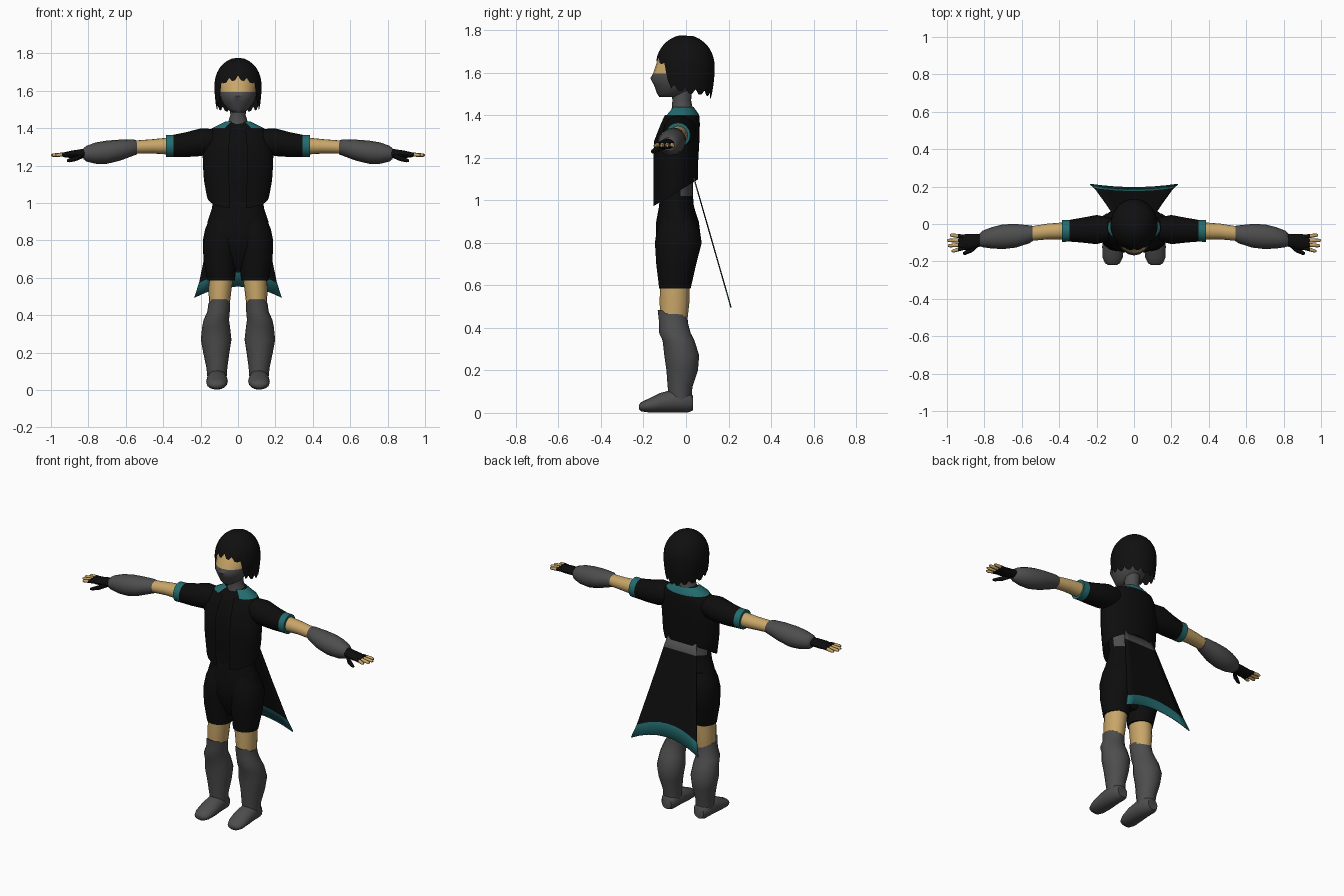
import bpy, bmesh
from math import sin, cos, pi, sqrt

cube = bpy.data.objects.get("Cube")
if cube:
    bpy.data.objects.remove(cube)


def material(name, r, g, b):
    m = bpy.data.materials.new(name)
    m.use_nodes = True
    m.diffuse_color = (r, g, b, 1)
    bsdf = m.node_tree.nodes["Principled BSDF"]
    bsdf.inputs["Base Color"].default_value = (r, g, b, 1)
    bsdf.inputs["Roughness"].default_value = 0.9
    return m


black = material("black cloth", .004, .004, .004)
hair_black = material("black hair", .005, .005, .005)
grey = material("dark grey", .075, .075, .075)
skin = material("skin", .58, .38, .14)
teal = material("teal trim", .017, .15, .16)


def finish(name, bm, mats, rule=None, mirror=False, angle=50):
    """Turn a bmesh into a shaded object, colouring faces by a rule."""
    bmesh.ops.recalc_face_normals(bm, faces=bm.faces)
    if rule:
        for f in bm.faces:
            f.material_index = rule(f.calc_center_median())
    mesh = bpy.data.meshes.new(name)
    bm.to_mesh(mesh)
    bm.free()
    for m in mats:
        mesh.materials.append(m)
    obj = bpy.data.objects.new(name, mesh)
    bpy.context.collection.objects.link(obj)
    if mirror:
        obj.modifiers.new("mirror", "MIRROR")
    bpy.ops.object.select_all(action="DESELECT")
    obj.select_set(True)
    bpy.context.view_layer.objects.active = obj
    bpy.ops.object.shade_smooth_by_angle(angle=angle * pi / 180)
    return obj


def skin_grid(bm, rows, closed=True):
    """Bridge equal rows of vertices with quads."""
    n = len(rows[0])
    for r, s in zip(rows, rows[1:]):
        for i in range(n if closed else n - 1):
            j = (i + 1) % n
            bm.faces.new((r[i], r[j], s[j], s[i]))


def loft(axis, rings, n=16, caps=True):
    """Ellipses (position, centre a, centre b, radius a, radius b) along an axis."""
    place = {"x": lambda p, a, b: (p, a, b),
             "y": lambda p, a, b: (a, p, b),
             "z": lambda p, a, b: (a, b, p)}[axis]
    bm = bmesh.new()
    rows = []
    for p, a, b, ra, rb in rings:
        turns = [2 * pi * i / n for i in range(n)]
        rows.append([bm.verts.new(place(p, a + ra * sin(t), b - rb * cos(t))) for t in turns])
    skin_grid(bm, rows)
    if caps:
        bm.faces.new(rows[0])
        bm.faces.new(rows[-1])
    return bm


# Head with mask, and neck
head = loft("z", [
    (1.485, 0, -.08, .03, .045), (1.5, 0, -.07, .055, .066),
    (1.54, 0, -.047, .086, .103), (1.573, 0, -.046, .096, .122),
    (1.595, 0, -.036, .1, .119), (1.66, 0, -.02, .1, .113),
    (1.73, 0, 0, .06, .07)], 20)
finish("head", head, [grey, skin], lambda c: int(c.z > 1.595))
finish("neck", loft("z", [
    (1.4, 0, -.018, .065, .055), (1.44, 0, -.018, .05, .048),
    (1.47, 0, -.02, .041, .044), (1.53, 0, -.02, .045, .05)]), [grey])

# Bobbed hair with a jagged fringe and hem
HEM = [(0, 1.668), (.24, 1.645), (.32, 1.535), (.55, 1.51), (.8, 1.5), (1.01, 1.48)]


def hem_height(d):
    for (d0, z0), (d1, z1) in zip(HEM, HEM[1:]):
        if d <= d1:
            return z0 + (z1 - z0) * (d - d0) / (d1 - d0)


bm = bmesh.new()
columns, steps, top, mid = 48, 10, 1.777, 1.63
rows = []
for k in range(1, steps + 1):
    row = []
    for i in range(columns):
        a = 2 * pi * i / columns
        d = min(i, columns - i) * 2 / columns
        low = hem_height(d) + (.014 if i % 3 == 0 else -.008)
        z = top - (top - low) * (k / steps) ** 1.7
        h = (z - mid) / (top - mid)
        s = sqrt(max(0, 1 - h * h)) if h > 0 else 1 - .12 * h * h
        row.append(bm.verts.new((.126 * s * sin(a), -.004 - .139 * s * cos(a), z)))
    rows.append(row)
skin_grid(bm, rows)
bm.faces.new(rows[0])
finish("hair", bm, [hair_black], angle=40)

# Undershirt and hips in one body, grey at the back of the waist
body = loft("z", [
    (1.435, 0, -.015, .055, .045), (1.39, 0, -.022, .12, .07),
    (1.28, 0, -.045, .155, .093), (1.1, 0, -.05, .14, .083),
    (1.02, 0, -.045, .132, .078), (.97, 0, -.045, .14, .082),
    (.9, 0, -.04, .163, .1), (.8, 0, -.035, .175, .108),
    (.72, 0, -.035, .13, .085), (.65, 0, -.045, .05, .04)], 24)
finish("body", body, [black, grey],
       lambda c: int(1.02 < c.z < 1.1 and c.y > -.02))

# Open jacket with a slanted hem and a teal collar
jacket = loft("z", [
    (1.437, 0, -.015, .066, .052), (1.4, 0, -.02, .14, .082),
    (1.36, 0, -.028, .17, .093), (1.28, 0, -.045, .19, .108),
    (1.18, 0, -.05, .186, .107), (1.12, 0, -.05, .182, .106),
    (1, 0, -.05, .166, .106)], 24, caps=False)
for v in jacket.verts:
    if v.co.z < 1.01:
        v.co.z = .97 + .6 * (v.co.y + .156)
opening = [f for f in jacket.faces
           if abs(f.calc_center_median().x) < .04 and f.calc_center_median().y < -.05]
bmesh.ops.delete(jacket, geom=opening, context="FACES")
finish("jacket", jacket, [black, teal], lambda c: int(c.z > 1.4))

# Sleeves with teal cuffs
finish("sleeves", loft("x", [
    (.1, -.025, 1.335, .055, .06), (.2, -.03, 1.325, .078, .074),
    (.28, -.033, 1.312, .066, .066), (.345, -.036, 1.306, .058, .059),
    (.385, -.038, 1.306, .058, .059)]), [black, teal],
    lambda c: int(c.x > .345), mirror=True)

# Bare arms and padded gauntlets
finish("arms", loft("x", [
    (.36, -.036, 1.305, .046, .046), (.46, -.04, 1.303, .042, .038),
    (.58, -.055, 1.298, .038, .034)]), [skin], mirror=True)
finish("gauntlets", loft("x", [
    (.54, -.05, 1.297, .04, .037), (.56, -.055, 1.297, .048, .044),
    (.63, -.063, 1.283, .063, .056), (.7, -.068, 1.272, .066, .062),
    (.76, -.074, 1.267, .057, .057), (.81, -.08, 1.264, .044, .042),
    (.825, -.084, 1.264, .034, .03)]), [grey], mirror=True)

# Gloved hands, fingers with bare tips, and thumbs
finish("hands", loft("x", [
    (.8, -.084, 1.264, .03, .024), (.84, -.09, 1.264, .036, .024),
    (.89, -.096, 1.26, .043, .02), (.935, -.098, 1.258, .039, .012)], 12),
    [black], mirror=True)
for i, tip in enumerate((.985, 1, .995, .975)):
    base_y, tip_y = -.068 - .02 * i, -.06 - .028 * i
    mid_y = (base_y + tip_y) / 2
    finish(f"finger_{i + 1}", loft("x", [
        (.91, base_y, 1.26, .011, .012), (.94, mid_y, 1.259, .011, .011),
        (tip - .01, tip_y, 1.256, .009, .009), (tip, tip_y, 1.256, .005, .005)], 8),
        [black, skin], lambda c: int(c.x > .94), mirror=True)
finish("thumbs", loft("x", [
    (.83, -.1, 1.256, .018, .016), (.865, -.135, 1.24, .016, .015),
    (.9, -.153, 1.229, .012, .011), (.915, -.158, 1.226, .006, .006)], 8),
    [black], mirror=True)

# Shorts legs and bare thighs
finish("shorts", loft("z", [
    (.92, .07, -.04, .08, .08), (.86, .082, -.037, .094, .1),
    (.8, .092, -.036, .096, .11), (.7, .095, -.046, .09, .094),
    (.585, .09, -.052, .073, .074)]), [black], mirror=True)
finish("thighs", loft("z", [
    (.61, .09, -.052, .066, .07), (.52, .097, -.054, .06, .07),
    (.44, .1, -.057, .054, .064)]), [skin], mirror=True)

# Boots: shafts with a peaked top, then feet
shafts = loft("z", [
    (.465, .1, -.064, .058, .069), (.42, .104, -.058, .06, .068),
    (.375, .116, -.052, .068, .074), (.34, .117, -.035, .074, .075),
    (.27, .117, -.02, .082, .082), (.2, .116, -.018, .07, .074),
    (.12, .113, -.028, .056, .058), (.05, .112, -.025, .05, .05)])
for v in shafts.verts:
    if v.co.z > .46 and v.co.y < -.1:
        v.co.z += .018
finish("boot_shafts", shafts, [grey], mirror=True)
finish("feet", loft("y", [
    (.033, .112, .046, .034, .034), (.01, .112, .052, .05, .05),
    (-.06, .112, .056, .054, .054), (-.12, .112, .048, .058, .046),
    (-.18, .114, .034, .054, .031), (-.21, .115, .029, .04, .022),
    (-.22, .115, .028, .022, .012)]), [grey], mirror=True)

# Coat tail: grey waistband, flared black cloth and teal border
bm = bmesh.new()
rows = []
for z, half, dip in ((1.105, .1, 0), (1.04, .115, 0), (.85, .155, .02),
                     (.63, .208, .055), (.555, .234, .06)):
    row = []
    for i in range(9):
        u = i / 4 - 1
        zz = z - dip * u * u
        row.append(bm.verts.new((half * u, .04 + .287 * (1.105 - zz), zz)))
    rows.append(row)
skin_grid(bm, rows, closed=False)
for i, f in enumerate(bm.faces):
    f.material_index = (1, 0, 0, 2)[i // 8]
tail = finish("coat_tail", bm, [black, grey, teal])
tail.modifiers.new("cloth", "SOLIDIFY").thickness = .006
